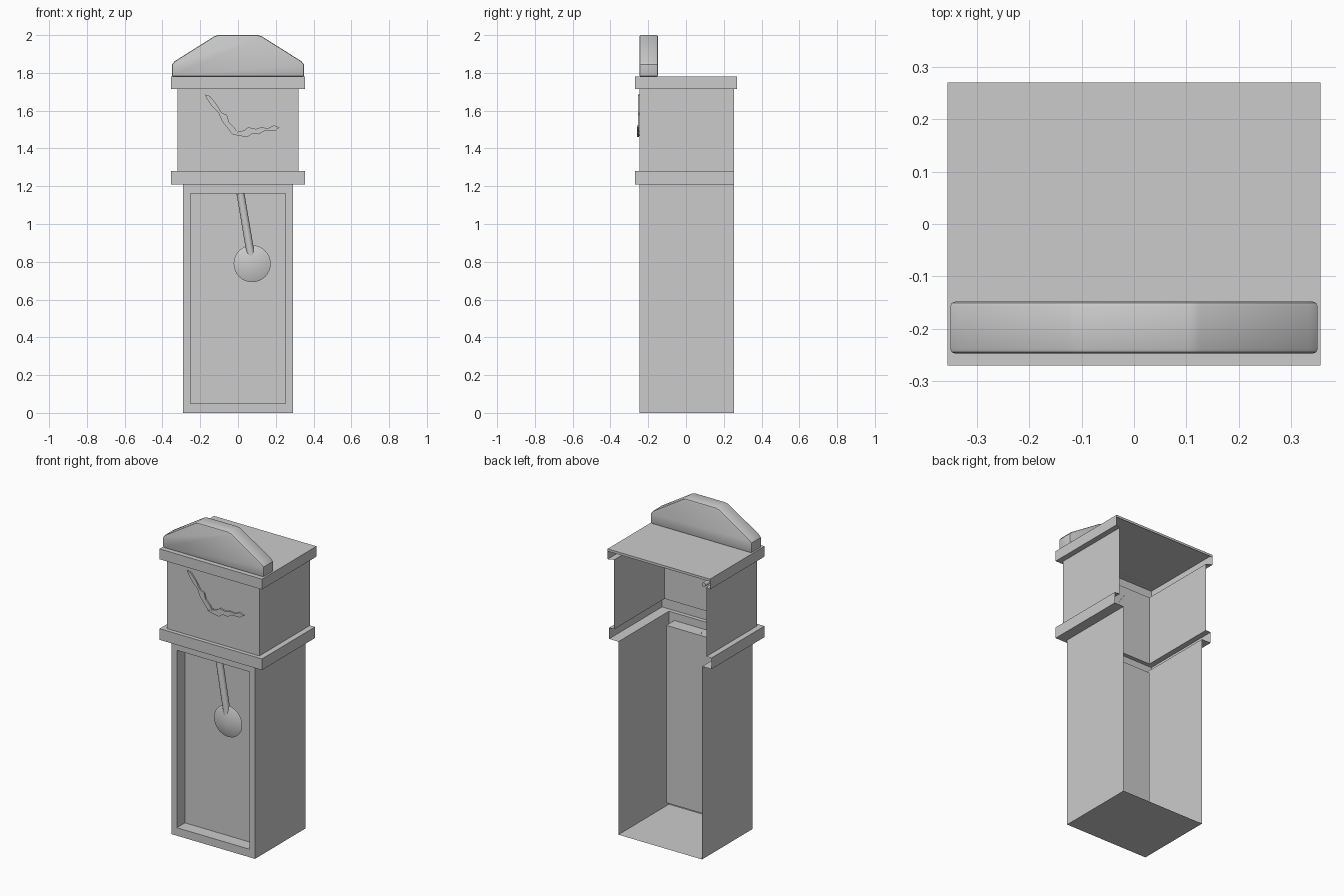
import bpy, bmesh, math
from mathutils import Vector

if "Cube" in bpy.data.objects:
    bpy.data.objects.remove(bpy.data.objects["Cube"])


def finish(name, bm, smooth=None):
    bmesh.ops.remove_doubles(bm, verts=bm.verts, dist=1e-5)
    bmesh.ops.recalc_face_normals(bm, faces=bm.faces)
    me = bpy.data.meshes.new(name)
    bm.to_mesh(me)
    bm.free()
    ob = bpy.data.objects.new(name, me)
    bpy.context.collection.objects.link(ob)
    if smooth:
        bpy.context.view_layer.objects.active = ob
        ob.select_set(True)
        bpy.ops.object.shade_smooth_by_angle(angle=math.radians(smooth))
        ob.select_set(False)
    return ob


def face(bm, pts):
    return bm.faces.new([bm.verts.new(p) for p in pts])


def plate(bm, outline, y0, y1):
    """Front-view outline (x, z) extruded from y0 to y1."""
    f = face(bm, [(x, y0, z) for x, z in outline])
    ext = bmesh.ops.extrude_face_region(bm, geom=[f])
    vs = [v for v in ext["geom"] if isinstance(v, bmesh.types.BMVert)]
    bmesh.ops.translate(bm, verts=vs, vec=(0, y1 - y0, 0))


FRONT, BACK, LIP = -0.245, 0.255, -0.27


def ring(hx, yf, yb, z):
    return [(hx, yb, z), (hx, yf, z), (-hx, yf, z), (-hx, yb, z)]


# Case shell, open at the back: base, middle band, head, top band
levels = [ring(0.29, FRONT, BACK, 0), ring(0.29, FRONT, BACK, 1.21),
          ring(0.355, LIP, BACK, 1.21), ring(0.355, LIP, BACK, 1.28),
          ring(0.32, FRONT, BACK, 1.28), ring(0.32, FRONT, BACK, 1.715),
          ring(0.355, LIP, 0.27, 1.715), ring(0.355, LIP, 0.27, 1.78)]
bm = bmesh.new()
for i, (a, b) in enumerate(zip(levels, levels[1:])):
    for k in range(3):
        if i == 0 and k == 1:
            continue  # front of the base is the framed recess
        face(bm, [a[k], a[k + 1], b[k + 1], b[k]])
face(bm, levels[0])
face(bm, levels[-1])
face(bm, [(-0.355, 0.27, 1.78), (0.355, 0.27, 1.78),
          (0.355, 0.27, 1.765), (-0.355, 0.27, 1.765)])


# Front frame, recess walls and recessed panel
def rect(hx, z0, z1, y):
    return [(-hx, y, z0), (hx, y, z0), (hx, y, z1), (-hx, y, z1)]


steps = [rect(0.29, 0, 1.21, FRONT), rect(0.252, 0.05, 1.162, FRONT),
         rect(0.252, 0.05, 1.162, -0.165)]
for a, b in zip(steps, steps[1:]):
    for k in range(4):
        j = (k + 1) % 4
        face(bm, [a[k], a[j], b[j], b[k]])
face(bm, steps[-1])
finish("clock_case", bm)

# Pediment with softened edges
bm = bmesh.new()
half = [(0.35, 1.78), (0.35, 1.845), (0.335, 1.862), (0.125, 1.994), (0.105, 2.0)]
plate(bm, half + [(-x, z) for x, z in reversed(half)], -0.247, -0.148)
pediment = finish("pediment", bm)
bev = pediment.modifiers.new("bevel", 'BEVEL')
bev.width = 0.009
bev.segments = 2
bev.limit_method = 'ANGLE'
bev.angle_limit = math.radians(50)
bpy.context.view_layer.objects.active = pediment
pediment.select_set(True)
bpy.ops.object.modifier_apply(modifier="bevel")
bpy.ops.object.shade_smooth_by_angle(angle=math.radians(35))
pediment.select_set(False)

# Ornate hands
bm = bmesh.new()
plate(bm, [(-0.175, 1.685), (-0.15, 1.678), (-0.118, 1.64), (-0.085, 1.588),
           (-0.058, 1.577), (-0.048, 1.54), (-0.02, 1.512), (-0.005, 1.487),
           (-0.03, 1.475), (-0.052, 1.503), (-0.085, 1.545), (-0.105, 1.592),
           (-0.135, 1.62), (-0.163, 1.66)], -0.254, -0.243)
finish("minute_hand", bm)
bm = bmesh.new()
plate(bm, [(-0.03, 1.475), (0.0, 1.468), (0.05, 1.46), (0.075, 1.478),
           (0.11, 1.475), (0.14, 1.493), (0.195, 1.493), (0.22, 1.51),
           (0.19, 1.522), (0.16, 1.507), (0.12, 1.512), (0.095, 1.503),
           (0.055, 1.512), (0.03, 1.495), (-0.005, 1.487)], -0.26, -0.25)
finish("hour_hand", bm)


def rod(name, p, q, r, sides):
    p, q = Vector(p), Vector(q)
    bm = bmesh.new()
    bmesh.ops.create_cone(bm, cap_ends=True, segments=sides,
                          radius1=r, radius2=r, depth=(q - p).length)
    bmesh.ops.rotate(bm, verts=bm.verts,
                     matrix=Vector((0, 0, 1)).rotation_difference(q - p).to_matrix())
    bmesh.ops.translate(bm, verts=bm.verts, vec=(p + q) / 2)
    return finish(name, bm, 40)


# Spindle through the dial, pendulum rod and lens-shaped bob
rod("hand_spindle", (0, -0.25, 1.48), (0, -0.175, 1.48), 0.013, 12)
rod("pendulum_rod", (0.013, -0.205, 1.162), (0.074, -0.205, 0.8), 0.021, 12)
bm = bmesh.new()
for s in (1, -1):
    for k in range(32):
        a, b = (2 * math.pi * t / 32 for t in (k, k + 1))
        face(bm, [(0.075, -0.205 + s * 0.036, 0.79)] +
             [(0.075 + 0.098 * math.cos(t), -0.205, 0.79 + 0.098 * math.sin(t))
              for t in (a, b)])
finish("pendulum_bob", bm, 60)
